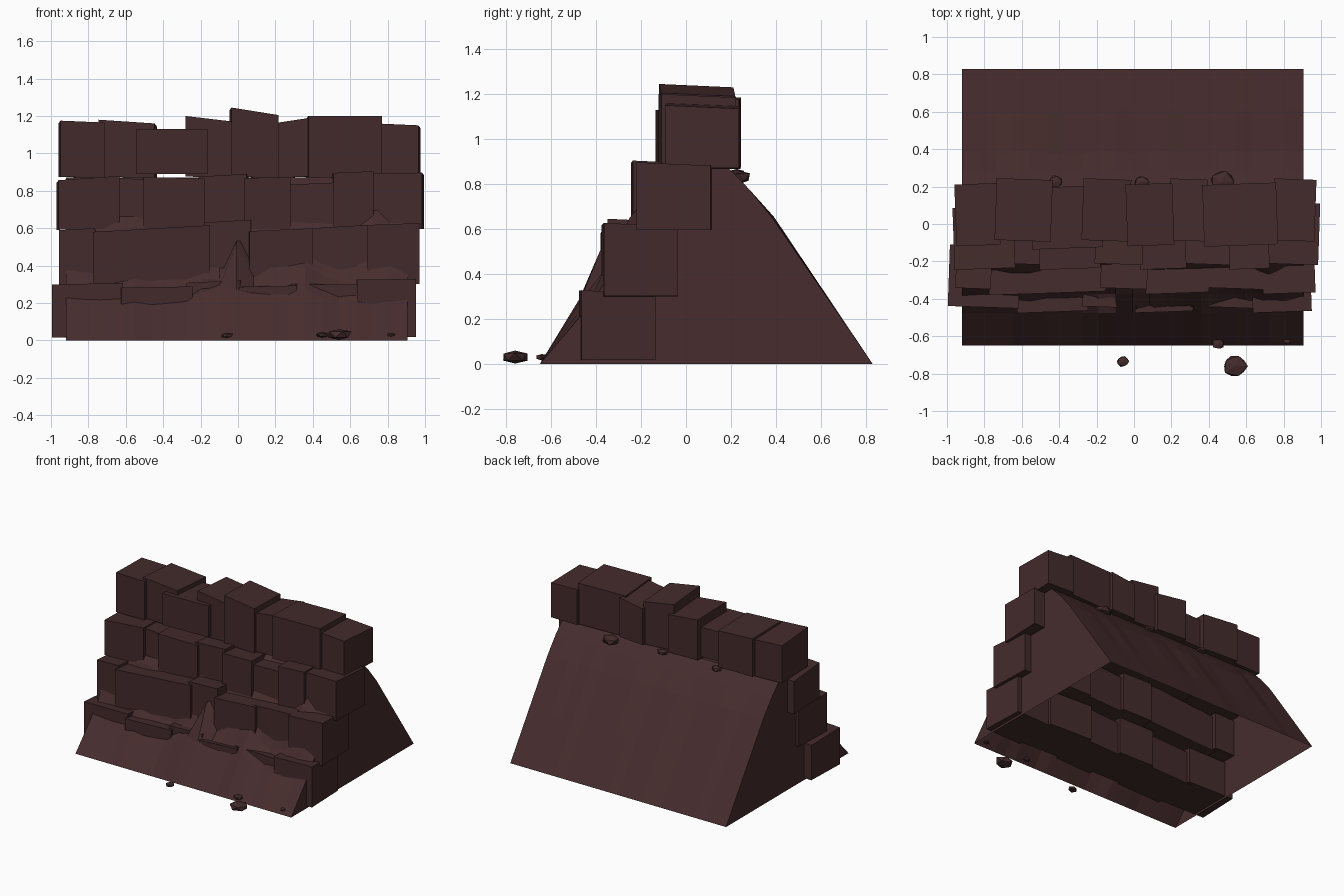
import bpy, bmesh, math, random
from mathutils import Matrix, Vector

if "Cube" in bpy.data.objects:
    bpy.data.objects.remove(bpy.data.objects["Cube"])

random.seed(4)


def material(name, rgb):
    m = bpy.data.materials.new(name)
    m.diffuse_color = (*rgb, 1)
    m.use_nodes = True
    m.node_tree.nodes["Principled BSDF"].inputs["Base Color"].default_value = m.diffuse_color
    return m


STONE = material("dark red stone", (0.057, 0.0235, 0.0245))
EARTH = material("dark red earth", (0.063, 0.0255, 0.0265))


def finish(bm, name, mat):
    bmesh.ops.recalc_face_normals(bm, faces=bm.faces)
    me = bpy.data.meshes.new(name)
    bm.to_mesh(me)
    bm.free()
    me.materials.append(mat)
    ob = bpy.data.objects.new(name, me)
    bpy.context.collection.objects.link(ob)
    return ob


def bump(x, centre, width):
    return math.exp(-((x - centre) / width) ** 2)


# Earth bank: open-bottomed wedge with a rough front slope
bm = bmesh.new()
columns = []
for i in range(21):
    x = -0.92 + 1.825 * i / 20
    inside = 0 < i < 20
    rough = random.uniform(-.016, .016)
    wave = random.uniform(-.012, .012) if inside else 0
    low = .195 + .09 * bump(x, -.05, .17) + .07 * bump(x, .36, .15) + rough
    mid = .315 + .09 * bump(x, .3, .18) + .09 * bump(x, .77, .1) + rough
    mid += .21 if i == 10 else 0
    high = .57 + .10 * bump(x, -.6, .05) + .10 * bump(x, .7, .05)
    profile = [(-.65, 0), (-.475, low), (-.375, mid), (-.25, high),
               (-.10, .82), (-.04, .87), (.19, .87), (.28, .778),
               (.38 + wave, .655), (.605 + wave / 2, .328), (.83, 0)]
    columns.append([bm.verts.new((x, y, z)) for y, z in profile])
for a, b in zip(columns, columns[1:]):
    for j in range(len(a) - 1):
        bm.faces.new((a[j], b[j], b[j + 1], a[j + 1]))
for end in (columns[0], columns[-1]):
    bm.faces.new(end)
bank = finish(bm, "earth_bank", EARTH)
# Turn the walls outward by the known back slope
back = max(bank.data.polygons, key=lambda p: p.center.y)
if back.normal.y < 0:
    bank.data.flip_normals()


def block(name, x0, x1, y0, z0, top, tilt, yaw, depth=.33):
    """Stone whose top rises by tilt from left to right."""
    bm = bmesh.new()
    bmesh.ops.create_cube(bm, size=1)
    for v in bm.verts:
        up = top + tilt * v.co.x - (.015 if v.co.y > 0 else 0)
        z = up if v.co.z > 0 else z0 + tilt * .3 * v.co.x
        v.co = Vector((x0 if v.co.x < 0 else x1, y0 + depth * (v.co.y + .5), z))
    centre = Vector(((x0 + x1) / 2, y0 + depth / 2, 0))
    bmesh.ops.rotate(bm, verts=bm.verts, cent=centre,
                     matrix=Matrix.Rotation(math.radians(yaw), 3, 'Z'))
    finish(bm, name, STONE)


def course(name, front, base, edges, tops, tilts=None, flip=0):
    """Row of slightly overlapping stones between the given x edges."""
    for n, top in enumerate(tops):
        tilt = tilts[n] if tilts else random.uniform(-.01, .03)
        back_row = (n + flip) % 2
        block(f"{name}_stone_{n + 1}", edges[n] - .01, edges[n + 1] + .01,
              front + .025 * back_row, base, top, tilt, -2 if back_row else 2)


# Four stepped courses of stones
course("bottom_course", -.47, .018, [-.98, -.62, -.26, .01, .30, .64, .935],
       [.303, .285, .315, .29, .30, .327], flip=1)
course("second_course", -.37, .30, [-.94, -.77, -.165, .065, .385, .695, .955],
       [.595, .598, .638, .592, .608, .622], [.01, .035, .015, .015, .02, .01], flip=1)
course("third_course", -.24, .595, [-.955, -.65, -.50, -.195, .04, .265, .515, .71, .98],
       [.868, .865, .87, .883, .87, .838, .90, .895])
course("top_left", -.115, .872, [-.945, -.73, -.45], [1.17, 1.17], [-.01, -.02])
block("top_front_stone", -.55, -.17, -.13, .89, 1.13, 0, 2)
course("top_right", -.115, .872, [-.265, -.03, .20, .38, .755, .96],
       [1.185, 1.225, 1.175, 1.20, 1.155], [-.03, -.04, .03, 0, -.01], flip=1)

# Loose rubble at the foot and behind the top course: (x, y, z, radius)
RUBBLE = [(.54, -.76, .031, .072), (-.06, -.735, .027, .036), (.45, -.64, .03, .036),
          (.82, -.625, .03, .025), (.47, .225, .83, .08), (-.42, .225, .85, .043),
          (.04, .225, .85, .043)]
for n, (x, y, z, r) in enumerate(RUBBLE):
    bm = bmesh.new()
    bmesh.ops.create_icosphere(bm, subdivisions=1, radius=r)
    for v in bm.verts:
        k = random.uniform(.85, 1.1)
        flat = max(-.4 * r, min(.4 * r, v.co.z * .5 * k))
        v.co = Vector((x + v.co.x * k, y + v.co.y * .9 * k, z + flat))
    finish(bm, f"loose_rock_{n + 1}", STONE)
